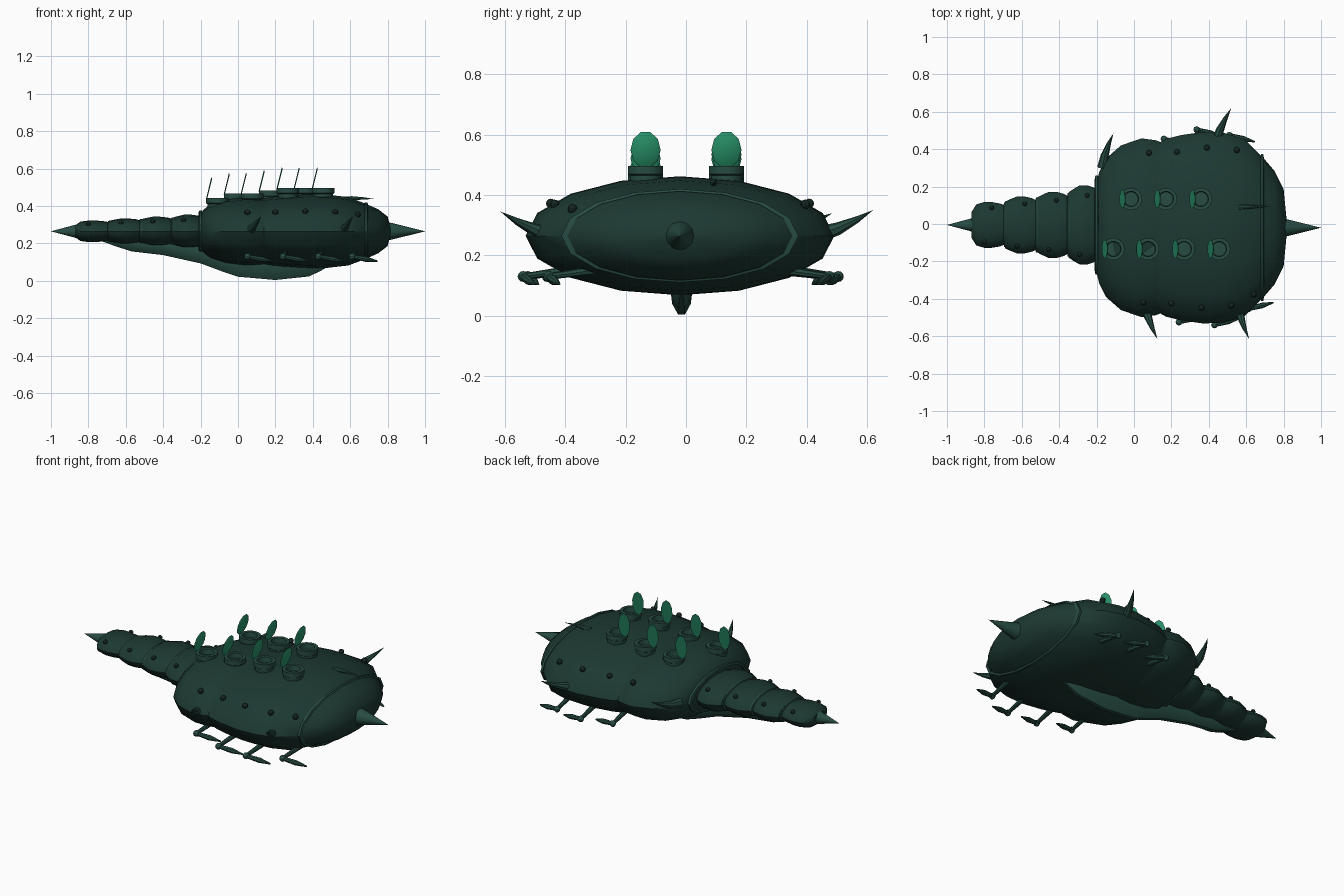
import bpy, bmesh, math
from mathutils import Vector, Matrix

if "Cube" in bpy.data.objects:
    bpy.data.objects.remove(bpy.data.objects["Cube"])

CY, CZ = -0.02, 0.265      # hull axis
FLAT = 0.385               # hull height / width


def material(name, rgb):
    m = bpy.data.materials.new(name)
    m.diffuse_color = (*rgb, 1)
    m.use_nodes = True
    m.node_tree.nodes["Principled BSDF"].inputs["Base Color"].default_value = m.diffuse_color
    return m


HULL = material("hull_green", (0.012, 0.040, 0.032))
TRIM = material("trim_green", (0.020, 0.070, 0.055))
DARK = material("dark_green", (0.007, 0.018, 0.015))
LEAF = material("hatch_green", (0.022, 0.300, 0.150))


def finish(bm, name, mat, angle=40):
    bmesh.ops.remove_doubles(bm, verts=bm.verts, dist=1e-5)
    bmesh.ops.recalc_face_normals(bm, faces=bm.faces)
    me = bpy.data.meshes.new(name)
    bm.to_mesh(me)
    bm.free()
    me.materials.append(mat)
    ob = bpy.data.objects.new(name, me)
    bpy.context.collection.objects.link(ob)
    bpy.ops.object.select_all(action='DESELECT')
    ob.select_set(True)
    bpy.context.view_layer.objects.active = ob
    bpy.ops.object.shade_smooth_by_angle(angle=math.radians(angle))
    return ob


def skin(bm, rings, closed=False):
    """Bridge a list of equally sized vertex loops, capping the ends."""
    loops = [[bm.verts.new(p) for p in r] for r in rings]
    n = len(loops[0])
    pairs = list(zip(loops, loops[1:]))
    if closed:
        pairs.append((loops[-1], loops[0]))
    for a, b in pairs:
        for i in range(n):
            j = (i + 1) % n
            bm.faces.new((a[i], a[j], b[j], b[i]))
    if not closed:
        bm.faces.new(loops[0][::-1])
        bm.faces.new(loops[-1])


def oval(x, cy, cz, ry, rz, n):
    return [Vector((x, cy + ry * math.cos(t), cz + rz * math.sin(t)))
            for t in (2 * math.pi * i / n for i in range(n))]


def hull(name, profile, flat, mat, cy=CY, n=16, closed=False, angle=40):
    bm = bmesh.new()
    skin(bm, [oval(x, cy, CZ, max(r, 1e-4), max(r, 1e-4) * flat, n)
              for x, r in profile], closed)
    return finish(bm, name, mat, angle)


def band(name, x, r, flat, cy=CY, t=0.010):
    # thin raised ring around the hull
    return hull(name, [(x - t, r - t), (x - t * .6, r + t), (x + t * .6, r + t), (x + t, r - t)],
                flat, TRIM, cy, closed=True)


def tube(name, pts, radii, mat, n=8):
    pts = [Vector(p) for p in pts]
    rings = []
    for i, p in enumerate(pts):
        d = (pts[min(i + 1, len(pts) - 1)] - pts[max(i - 1, 0)]).normalized()
        u = d.cross(Vector((0, 0, 1)) if abs(d.z) < .9 else Vector((1, 0, 0))).normalized()
        v = d.cross(u)
        rings.append([p + max(radii[i], 1e-4) * (u * math.cos(t) + v * math.sin(t))
                      for t in (2 * math.pi * k / n for k in range(n))])
    bm = bmesh.new()
    skin(bm, rings)
    return finish(bm, name, mat)


def ball(name, p, r, mat, seg=8):
    bm = bmesh.new()
    bmesh.ops.create_uvsphere(bm, u_segments=seg, v_segments=6, radius=r,
                              matrix=Matrix.Translation(p))
    return finish(bm, name, mat)


# main hull: two merged swollen sections
BODY = [(-.20, .24), (-.185, .30), (-.15, .37), (-.07, .44), (.04, .478), (.12, .467),
        (.14, .458), (.17, .475), (.25, .495), (.37, .512), (.48, .507), (.59, .475),
        (.69, .375), (.75, .305), (.80, .205), (.82, .0)]
hull("main_hull", BODY, FLAT, HULL)
band("hull_rear_band", .685, .383, FLAT + .01)
band("hull_neck_band", -.20, .255, .42, -.005)

# tapering tail sections, each a low barrel with a band behind it
TAIL = [(-.87, -.69, .122, .47), (-.69, -.52, .152, .45),
        (-.52, -.35, .177, .44), (-.35, -.19, .212, .42)]
for i, (x0, x1, r, flat) in enumerate(TAIL):
    w = x1 - x0
    prof = [(x0, r * (.55 if i == 0 else .82)), (x0 + w * .15, r * .9), (x0 + w * .38, r),
            (x0 + w * .62, r), (x0 + w * .85, r * .94), (x1, r * .86)]
    hull(f"tail_section_{i + 1}", prof, flat, HULL, -.005, 16)
    if i < 3:
        band(f"tail_band_{i + 1}", x1, r * .92, flat, -.005, .007)

# end spikes
tube("tail_spike", [(-.85, -.005, CZ), (-1, -.005, CZ)], [.040, 0], TRIM, 12)
tube("front_spike", [(.79, CY, CZ), (.82, CY, CZ), (1, CY, CZ)], [.05, .045, 0], TRIM, 12)

# keel: narrow fin lofted along the underside (x, bottom, top, half width)
KEEL = [(-.74, .215, .26, .012), (-.66, .185, .26, .03), (-.57, .155, .26, .036),
        (-.40, .135, .25, .038), (-.20, .09, .23, .038), (-.08, .045, .2, .038),
        (.0, .018, .19, .038), (.2, .0, .19, .038), (.38, .02, .17, .034),
        (.44, .05, .14, .022), (.49, .08, .12, .008)]
bm = bmesh.new()
skin(bm, [oval(x, -.015, (b + t) / 2, w, (t - b) / 2, 10) for x, b, t, w in KEEL])
finish(bm, "keel_fin", TRIM)


def hull_radius(x):
    for (a, ra), (b, rb) in zip(BODY, BODY[1:]):
        if a <= x <= b:
            return ra + (rb - ra) * (x - a) / (b - a)
    return .2


# round pods with raised oval hatches, two rows on the back
PODS = [(-.11, -.134, .443), (.075, -.134, .468), (.267, -.134, .497), (.455, -.134, .497),
        (-.016, .134, .466), (.171, .134, .482), (.358, .134, .497)]
CUP = [(.042, -.085), (.053, -.065), (.053, -.032), (.060, -.028), (.060, 0),
       (.041, 0), (.038, -.03)]
for i, (x, y, z) in enumerate(PODS):
    bm = bmesh.new()
    skin(bm, [[Vector((x + r * math.cos(t), y + r * math.sin(t), z + h))
               for t in (2 * math.pi * k / 14 for k in range(14))] for r, h in CUP])
    finish(bm, f"pod_{i + 1}", TRIM)
    bm = bmesh.new()
    m = (Matrix.Translation((x - .044, y, z + .052)) @ Matrix.Rotation(math.radians(14), 4, 'Y')
         @ Matrix.Diagonal((.006, .05, .064, 1)) @ Matrix.Rotation(math.pi / 2, 4, 'Y'))
    bmesh.ops.create_cone(bm, cap_ends=True, segments=10, radius1=1, radius2=.85, depth=1, matrix=m)
    finish(bm, f"pod_hatch_{i + 1}", LEAF)

# curved horns (root, tip)
HORNS = [((-.17, .30, .28), (-.11, .485, .34)), ((.44, .44, .27), (.52, .62, .35)),
         ((.06, -.43, .26), (.125, -.615, .345)), ((.555, -.42, .26), (.615, -.615, .345)),
         ((.56, .09, .437), (.73, .095, .438))]
for i, (a, b) in enumerate(HORNS):
    a, b = Vector(a), Vector(b)
    sag = Vector((-.008, 0, -.010 if i < 4 else .004))
    r = .027 if i < 4 else .014
    tube(f"horn_{i + 1}", [a, a.lerp(b, .35) + sag, a.lerp(b, .7) + sag * .8, b],
         [r, r * .8, r * .42, 0], TRIM)

# small jointed legs under both flanks
LEGS = [(.05, -.46), (.24, -.525), (.43, -.54), (.61, -.455),
        (.16, .455), (.335, .505), (.51, .475)]
for i, (x, y) in enumerate(LEGS):
    s = math.copysign(1, y)
    knee = Vector((x, y, .13))
    foot = Vector((x + .135, y - s * .035, .105))
    tube(f"leg_arm_{i + 1}", [(x + .02, y - s * .22, .16), knee], [.017, .010], TRIM)
    ball(f"leg_joint_{i + 1}", knee, .018, TRIM)
    tube(f"leg_foot_{i + 1}", [knee, knee.lerp(foot, .55), foot], [.011, .015, .004], TRIM)

# rivets along the shoulders of the hull and tail
for i, x in enumerate((.05, .20, .36, .52, .64)):
    r = hull_radius(x)
    for s in (-1, 1):
        a = math.radians(33)
        p = (x + (.03 if s > 0 else 0), CY + s * r * math.cos(a), CZ + r * FLAT * math.sin(a))
        if s < 0 or i < 4:
            ball(f"hull_rivet_{i + 1}_{'right' if s < 0 else 'left'}", p, .016, DARK)
for i, (x0, x1, r, flat) in enumerate(TAIL):
    for s in (-1, 1):
        a = math.radians(42)
        p = ((x0 + x1) / 2 + s * .02, -.005 + s * r * math.cos(a), CZ + r * flat * math.sin(a))
        ball(f"tail_rivet_{i + 1}_{'right' if s < 0 else 'left'}", p, .013, DARK)
